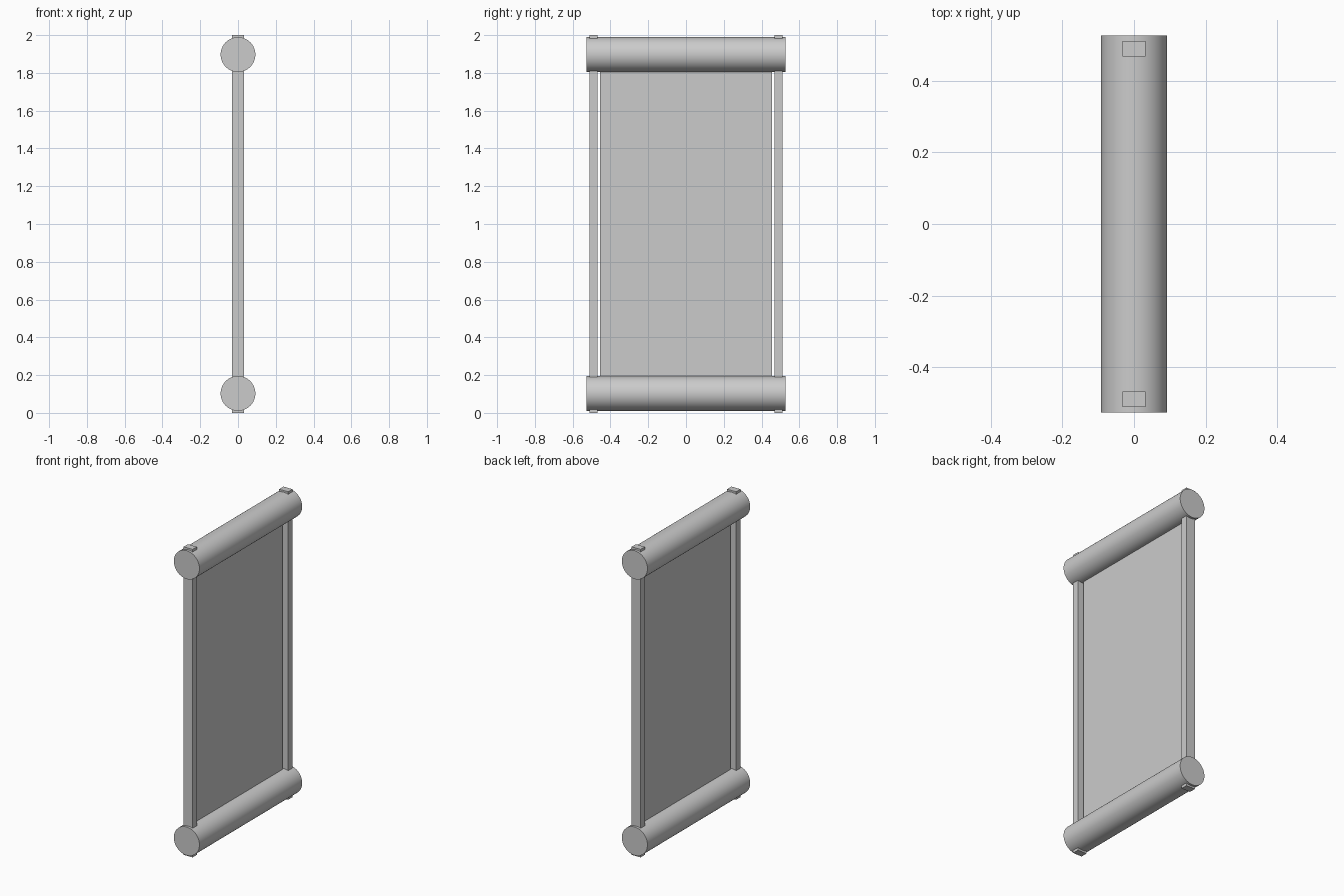
import bpy
import math

cube = bpy.data.objects.get("Cube")
if cube:
    bpy.data.objects.remove(cube, do_unlink=True)

# Single plain grey
grey = bpy.data.materials.new("plain_grey")
grey.use_nodes = True
colour = (0.6, 0.6, 0.6, 1)
grey.diffuse_color = colour
grey.node_tree.nodes["Principled BSDF"].inputs["Base Color"].default_value = colour


def finish(name):
    obj = bpy.context.object
    obj.name = name
    obj.data.materials.append(grey)
    return obj


def box(name, centre, size):
    bpy.ops.mesh.primitive_cube_add(size=1, location=centre)
    obj = finish(name)
    obj.scale = size
    bpy.ops.object.transform_apply(location=False, rotation=False, scale=True)


def roller(name, z):
    bpy.ops.mesh.primitive_cylinder_add(
        vertices=64, radius=0.092, depth=1.054,
        location=(0, 0, z), rotation=(math.pi / 2, 0, 0))
    finish(name)
    bpy.ops.object.shade_smooth_by_angle(angle=math.radians(30))


# Horizontal rollers at the bottom and top
roller("bottom_roller", 0.103)
roller("top_roller", 1.897)

# Upright bars passing right through both rollers
for side, y in (("front", -0.49), ("back", 0.49)):
    box(side + "_upright", (0, y, 1), (0.064, 0.044, 2))

# Thin sheet stretched between the rollers
box("sheet", (0, 0, 1), (0.004, 0.91, 1.794))
